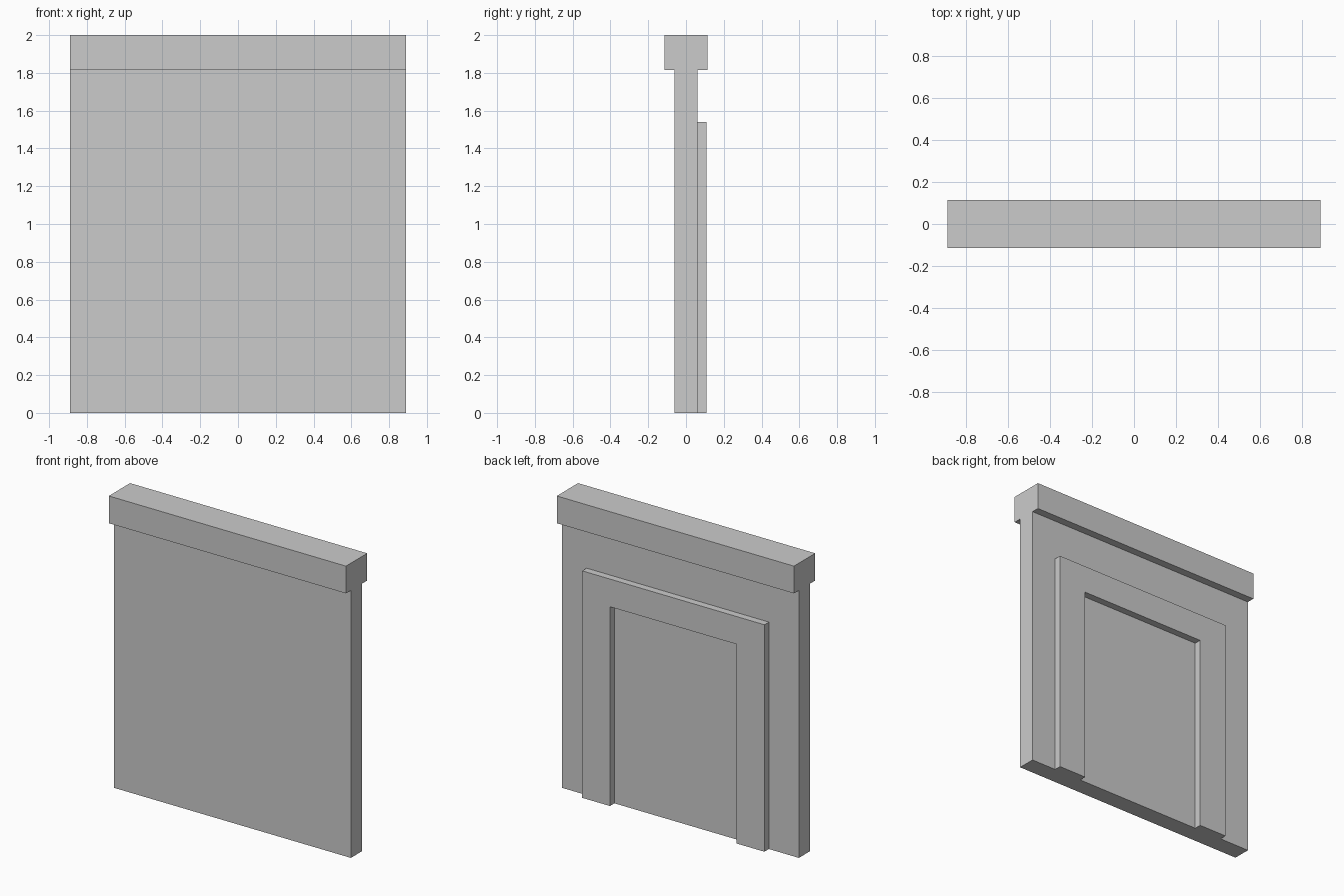
import bpy, bmesh

if "Cube" in bpy.data.objects:
    bpy.data.objects.remove(bpy.data.objects["Cube"])


def extrude_profile(name, outline, y0, y1):
    """Extrude an (x, z) outline from y0 to y1."""
    bm = bmesh.new()
    face = bm.faces.new([bm.verts.new((x, y0, z)) for x, z in outline])
    ext = bmesh.ops.extrude_face_region(bm, geom=[face])
    verts = [v for v in ext["geom"] if isinstance(v, bmesh.types.BMVert)]
    bmesh.ops.translate(bm, verts=verts, vec=(0, y1 - y0, 0))
    bmesh.ops.recalc_face_normals(bm, faces=bm.faces)
    mesh = bpy.data.meshes.new(name)
    bm.to_mesh(mesh)
    bm.free()
    obj = bpy.data.objects.new(name, mesh)
    bpy.context.collection.objects.link(obj)
    return obj


def rect(x0, x1, z0, z1):
    return [(x0, z0), (x1, z0), (x1, z1), (x0, z1)]


HALF_W = 0.89
WALL_Y = 0.061
CAP_Z = 1.815

# Wall slab and the wider cap beam on top
extrude_profile("wall", rect(-HALF_W, HALF_W, 0, CAP_Z), -WALL_Y, WALL_Y)
extrude_profile("cap_beam", rect(-HALF_W, HALF_W, CAP_Z, 2.0), -0.114, 0.114)

# Raised door surround on the back, slightly off centre
left, right, top = -0.665, 0.703, 1.54
in_left, in_right, in_top = -0.455, 0.495, 1.352
extrude_profile("door_surround", [
    (left, 0), (in_left, 0), (in_left, in_top), (in_right, in_top),
    (in_right, 0), (right, 0), (right, top), (left, top)], WALL_Y, 0.109)
